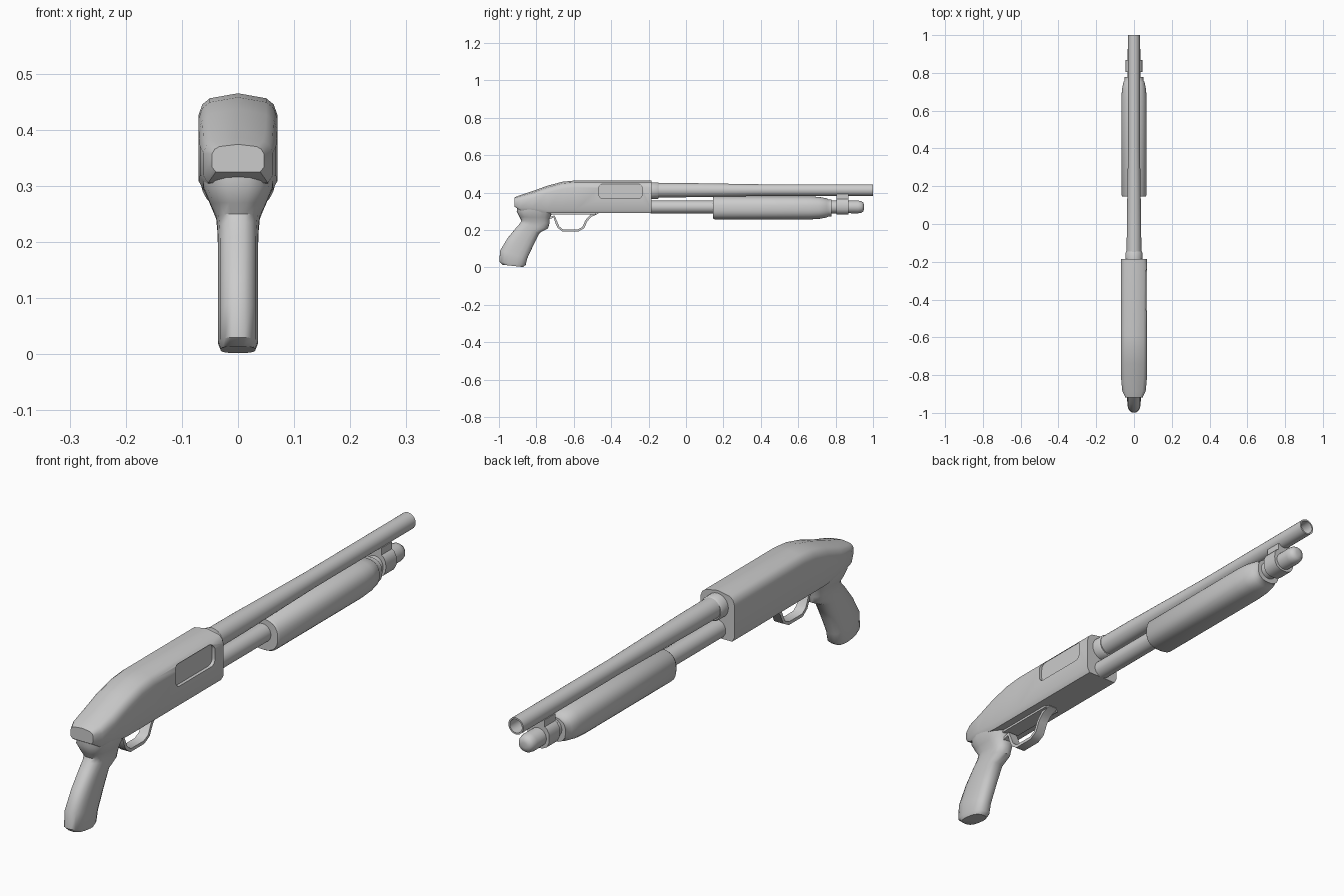
import bpy, bmesh, math
from mathutils import Vector

cube = bpy.data.objects.get("Cube")
if cube:
    bpy.data.objects.remove(cube, do_unlink=True)

grey = bpy.data.materials.new("plain_grey")
grey.use_nodes = True
grey.diffuse_color = (0.6, 0.6, 0.6, 1)
grey.node_tree.nodes["Principled BSDF"].inputs["Base Color"].default_value = (0.6, 0.6, 0.6, 1)


def loft(name, rings):
    """Skin a row of equal closed rings and cap both ends."""
    bm = bmesh.new()
    rows = [[bm.verts.new(p) for p in ring] for ring in rings]
    n = len(rows[0])
    for a, b in zip(rows, rows[1:]):
        for i in range(n):
            j = (i + 1) % n
            bm.faces.new((a[i], a[j], b[j], b[i]))
    bm.faces.new(rows[0][::-1])
    bm.faces.new(rows[-1])
    bmesh.ops.recalc_face_normals(bm, faces=bm.faces)
    mesh = bpy.data.meshes.new(name)
    bm.to_mesh(mesh)
    bm.free()
    obj = bpy.data.objects.new(name, mesh)
    bpy.context.collection.objects.link(obj)
    mesh.materials.append(grey)
    return obj


def activate(obj):
    bpy.ops.object.select_all(action="DESELECT")
    obj.select_set(True)
    bpy.context.view_layer.objects.active = obj


def smooth(obj, angle=42):
    activate(obj)
    bpy.ops.object.shade_smooth_by_angle(angle=math.radians(angle))


def oval(n, power):
    """Unit superellipse points."""
    pts = []
    for i in range(n):
        c, s = math.cos(math.tau * i / n), math.sin(math.tau * i / n)
        k = (abs(c) ** power + abs(s) ** power) ** (-1 / power)
        pts.append((c * k, s * k))
    return pts


def tube(name, z, profile, half_height=1.0, power=2, n=24):
    """Round part along y from (radius, y) steps."""
    rings = [[(u * r, y, z + v * r * half_height) for u, v in oval(n, power)]
             for r, y in profile]
    smooth(loft(name, rings))


def box(name, y0, y1, z0, z1, x0, x1, bevel=0.0):
    rings = [[(x, y0, z0), (x, y1, z0), (x, y1, z1), (x, y0, z1)] for x in (x0, x1)]
    obj = loft(name, rings)
    if bevel:
        # round only the edges that run across the part
        bm = bmesh.new()
        bm.from_mesh(obj.data)
        edges = [e for e in bm.edges if abs(e.verts[0].co.x - e.verts[1].co.x) > 1e-4]
        bmesh.ops.bevel(bm, geom=edges, offset=bevel, segments=5,
                        affect="EDGES", profile=0.5)
        bm.to_mesh(obj.data)
        bm.free()
    return obj


# Receiver body: faceted section, sloping down to the tail
def receiver_ring(y, top, bot, w):
    s = min(1, (top - bot) / 0.11)
    half = [(0.72 * w, top - 0.009 * s), (0.91 * w, top - 0.02 * s), (w, top - 0.038 * s),
            (w, bot + 0.018 * s), (0.86 * w, bot)]
    pts = [(0, top)] + half + [(-x, z) for x, z in reversed(half)]
    return [(x, y, z) for x, z in pts]


receiver = loft("receiver", [receiver_ring(*s) for s in (
    (-0.185, 0.465, 0.29, 0.07),
    (-0.59, 0.465, 0.29, 0.07),
    (-0.66, 0.458, 0.29, 0.07),
    (-0.74, 0.437, 0.29, 0.07),
    (-0.82, 0.408, 0.30, 0.068),
    (-0.885, 0.387, 0.305, 0.062),
    (-0.918, 0.374, 0.325, 0.046))])

# Recessed side port
cutter = box("port_cutter", -0.465, -0.235, 0.368, 0.447, 0.058, 0.12, 0.022)
cutter.hide_render = True
mod = receiver.modifiers.new("port", "BOOLEAN")
mod.object, mod.operation, mod.solver = cutter, "DIFFERENCE", "EXACT"
activate(receiver)
bpy.ops.object.modifier_apply(modifier=mod.name)
bpy.data.objects.remove(cutter, do_unlink=True)
smooth(receiver)


# Pistol grip: rings between a back point and a front point
def grip_ring(yb, zb, yf, zf, w):
    back, front = Vector((0, yb, zb)), Vector((0, yf, zf))
    mid, arm = (back + front) / 2, (front - back) / 2
    return [mid + arm * u + Vector((w * v, 0, 0)) for u, v in oval(20, 2.8)]


smooth(loft("grip", [grip_ring(*s) for s in (
    (-0.90, 0.335, -0.70, 0.315, 0.064),
    (-0.905, 0.30, -0.715, 0.292, 0.062),
    (-0.89, 0.27, -0.728, 0.265, 0.05),
    (-0.88, 0.25, -0.73, 0.235, 0.039),
    (-0.888, 0.235, -0.738, 0.208, 0.037),
    (-0.91, 0.21, -0.782, 0.185, 0.036),
    (-0.955, 0.155, -0.815, 0.12, 0.036),
    (-0.994, 0.09, -0.848, 0.05, 0.036),
    (-0.998, 0.03, -0.857, 0.013, 0.036),
    (-0.98, 0.014, -0.872, 0.002, 0.031))]))

# Trigger guard: flat strip swept along a loop
path = [Vector((0, y, z)) for y, z in (
    (-0.735, 0.262), (-0.705, 0.272), (-0.695, 0.245), (-0.682, 0.215), (-0.658, 0.197),
    (-0.578, 0.197), (-0.55, 0.212), (-0.532, 0.25), (-0.51, 0.275), (-0.47, 0.293))]
rings = []
for i, p in enumerate(path):
    t = path[min(i + 1, len(path) - 1)] - path[max(i - 1, 0)]
    side = Vector((0, -t.z, t.y)).normalized() * 0.006
    x = Vector((0.019, 0, 0))
    rings.append([p + side + x, p + side - x, p - side - x, p - side + x])
smooth(loft("trigger_guard", rings))
box("guard_plate", -0.74, -0.48, 0.282, 0.30, -0.03, 0.03)

# Barrel with hollow muzzle and rear collar
tube("barrel", 0.413, [(0.039, -0.19), (0.038, 0.0), (0.031, 0.42), (0.031, 1.0),
                       (0.025, 1.0), (0.025, 0.85)])
tube("barrel_collar", 0.41, [(0.045, -0.19), (0.045, -0.152), (0.041, -0.146)])

# Magazine tube with rounded end cap
tube("magazine_tube", 0.323, [(0.034, -0.19), (0.034, 0.85)])
tube("magazine_cap", 0.323, [(0.033, 0.84), (0.034, 0.92), (0.031, 0.938),
                             (0.023, 0.949), (0.01, 0.952)])

# Sliding fore grip
tube("fore_grip", 0.318, [(0.062, 0.145), (0.067, 0.153), (0.067, 0.66), (0.064, 0.71),
                          (0.056, 0.752), (0.049, 0.762), (0.049, 0.778)],
     half_height=0.92, power=2.5, n=28)

# Clamp joining tube and barrel
tube("clamp_ring", 0.327, [(0.045, 0.805), (0.045, 0.868)], power=2.6, n=16)
box("clamp_bridge", 0.805, 0.868, 0.33, 0.392, -0.026, 0.026)
